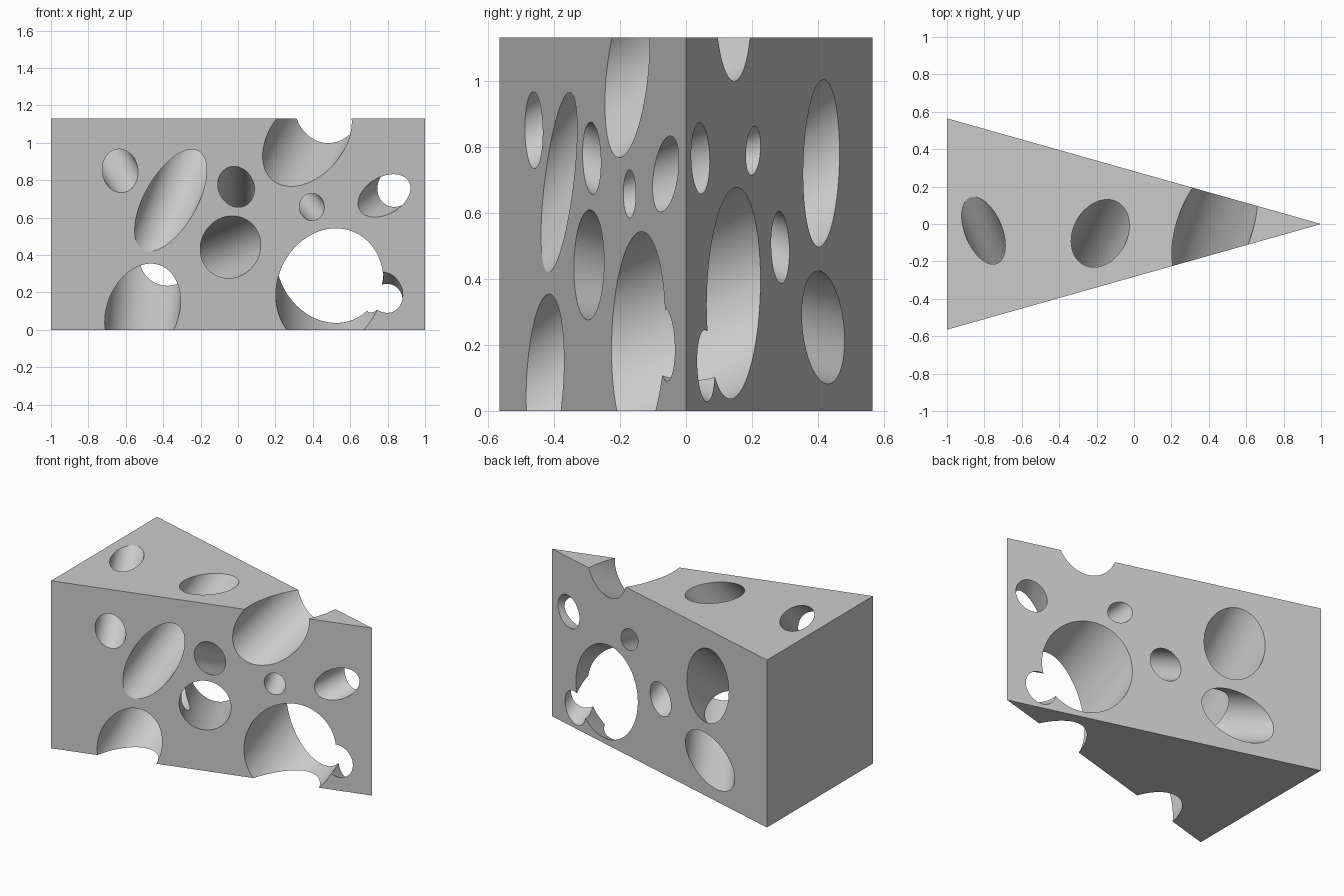
import bpy, bmesh, math
from mathutils import Vector

if "Cube" in bpy.data.objects:
    bpy.data.objects.remove(bpy.data.objects["Cube"])

HALF, HEIGHT = 0.565, 1.13
SLOPE = HALF / 2


def front(x, z):
    return Vector((x, -SLOPE * (1 - x), z))


def back(x, z):
    return Vector((x, SLOPE * (1 - x), z))


def top(x, y):
    return Vector((x, y, HEIGHT))


# Wedge body: triangle extruded upward
bm = bmesh.new()
base = bm.faces.new([bm.verts.new(p) for p in ((-1, HALF, 0), (-1, -HALF, 0), (1, 0, 0))])
ext = bmesh.ops.extrude_face_region(bm, geom=[base])
bmesh.ops.translate(bm, vec=(0, 0, HEIGHT),
                    verts=[v for v in ext["geom"] if isinstance(v, bmesh.types.BMVert)])
bmesh.ops.recalc_face_normals(bm, faces=bm.faces)
mesh = bpy.data.meshes.new("cheese_wedge")
bm.to_mesh(mesh)
bm.free()
wedge = bpy.data.objects.new("cheese_wedge", mesh)
bpy.context.collection.objects.link(wedge)

# Round tunnels: centre where each enters, centre where it leaves, radius
tunnels = [
    (front(-0.63, 0.85), top(-0.805, -0.035), 0.099),
    (front(-0.36, 0.692), top(-0.18, -0.05), 0.144),
    (front(-0.01, 0.765), back(-0.01, 0.495), 0.098),
    (front(-0.04, 0.4425), back(-0.47, 0.253), 0.162),
    (front(0.395, 0.657), back(0.28, 0.788), 0.069),
    (front(0.782, 0.7175), back(0.845, 0.765), 0.10),
    (front(0.37, 1.02), back(0.49, 1.235), 0.20),
    (front(-0.51, 0.097), back(-0.45, 0.75), 0.198),
    (front(0.49, 0.223), back(0.49, 0.357), 0.288),
    (front(0.785, 0.20), back(0.785, 0.137), 0.096),
]


def cut_tunnel(a, b, radius):
    axis = b - a
    bpy.ops.mesh.primitive_cylinder_add(
        vertices=96, radius=radius, depth=axis.length + 2.4, location=(a + b) / 2,
        rotation=axis.to_track_quat('Z', 'Y').to_euler())
    cutter = bpy.context.object
    cutter.name = "tunnel_cutter"
    cutter.hide_render = True
    mod = wedge.modifiers.new("tunnel", 'BOOLEAN')
    mod.operation, mod.solver, mod.object = 'DIFFERENCE', 'EXACT', cutter
    bpy.context.view_layer.objects.active = wedge
    bpy.ops.object.modifier_apply(modifier=mod.name)
    bpy.data.objects.remove(cutter, do_unlink=True)


for t in tunnels:
    cut_tunnel(*t)

# Smooth tunnel walls, crisp rims
bpy.ops.object.select_all(action='DESELECT')
wedge.select_set(True)
bpy.context.view_layer.objects.active = wedge
bpy.ops.object.shade_smooth_by_angle(angle=math.radians(20))
